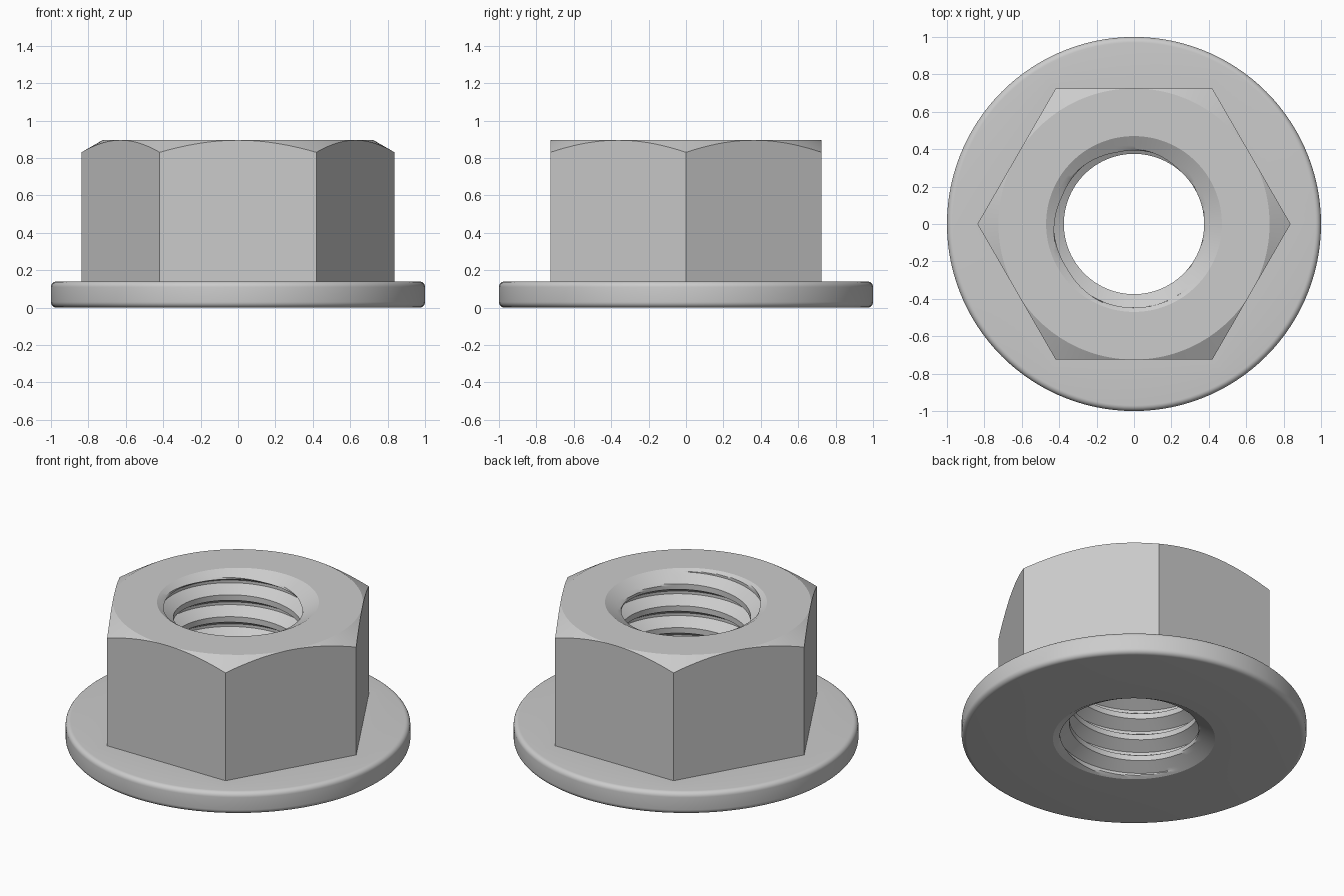
import bpy, bmesh
from math import sin, cos, tan, pi, radians

if "Cube" in bpy.data.objects:
    bpy.data.objects.remove(bpy.data.objects["Cube"])

HEIGHT, FLAT = 0.895, 0.725             # nut height, hex centre-to-flat
FLANGE_R, FLANGE_H, ROUND = 1.0, 0.14, 0.03
MINOR, MAJOR, PITCH = 0.375, 0.447, 0.14
SINK_R, SINK_DEPTH = 0.47, 0.055        # countersinks at both ends
COLS = 120                              # angular steps (multiple of 6)

# One thread pitch as (z offset, radius): root flat, flank, crest flat, flank
KEYS = [(0, MAJOR), (PITCH / 8, MAJOR), (PITCH * 7 / 16, MINOR),
        (PITCH * 11 / 16, MINOR), (PITCH, MAJOR)]
SUB = 4
tooth = []
for (z0, r0), (z1, r1) in zip(KEYS, KEYS[1:]):
    for s in range(SUB):
        t = s / SUB
        tooth.append((z0 + (z1 - z0) * t, r0 + (r1 - r0) * t))


def bore(theta):
    """Threaded hole, bottom to top; rows follow the helix and are clipped to the ends."""
    pts = []
    for turn in range(-2, 8):
        for dz, r in tooth:
            z = 0.06 + (turn + theta / (2 * pi)) * PITCH + dz
            z = min(max(z, 0.0), HEIGHT)
            sink = SINK_R - (SINK_R - MINOR) * min(z, HEIGHT - z) / SINK_DEPTH
            pts.append((max(r, sink), z))
    return pts


def outside(theta):
    """Chamfered hexagon and rounded flange, top to bottom."""
    off = (theta % (pi / 3)) - pi / 6
    hex_r = FLAT / cos(off)
    pts = [(FLAT, HEIGHT), (hex_r, HEIGHT - (hex_r - FLAT) * tan(radians(30))),
           (hex_r, FLANGE_H)]
    c = FLANGE_R - ROUND
    for zc, start in ((FLANGE_H - ROUND, 90), (ROUND, 0)):
        for i in range(7):
            a = radians(start - 15 * i)
            pts.append((c + ROUND * cos(a), zc + ROUND * sin(a)))
    return pts


# Sweep the closed section around z
verts, faces = [], []
for j in range(COLS + 1):
    theta = 2 * pi * j / COLS
    section = bore(theta) + outside(theta)
    n = len(section)
    verts += [(r * cos(theta), r * sin(theta), z) for r, z in section]
for j in range(COLS):
    for i in range(n):
        k = (i + 1) % n
        faces.append((j * n + i, (j + 1) * n + i, (j + 1) * n + k, j * n + k))

mesh = bpy.data.meshes.new("flange_nut")
mesh.from_pydata(verts, [], faces)
bm = bmesh.new()
bm.from_mesh(mesh)
bmesh.ops.remove_doubles(bm, verts=bm.verts, dist=1e-5)
bmesh.ops.recalc_face_normals(bm, faces=bm.faces)
bm.to_mesh(mesh)
bm.free()

nut = bpy.data.objects.new("flange_nut", mesh)
bpy.context.collection.objects.link(nut)
bpy.context.view_layer.objects.active = nut
nut.select_set(True)
bpy.ops.object.shade_smooth_by_angle(angle=radians(20))
